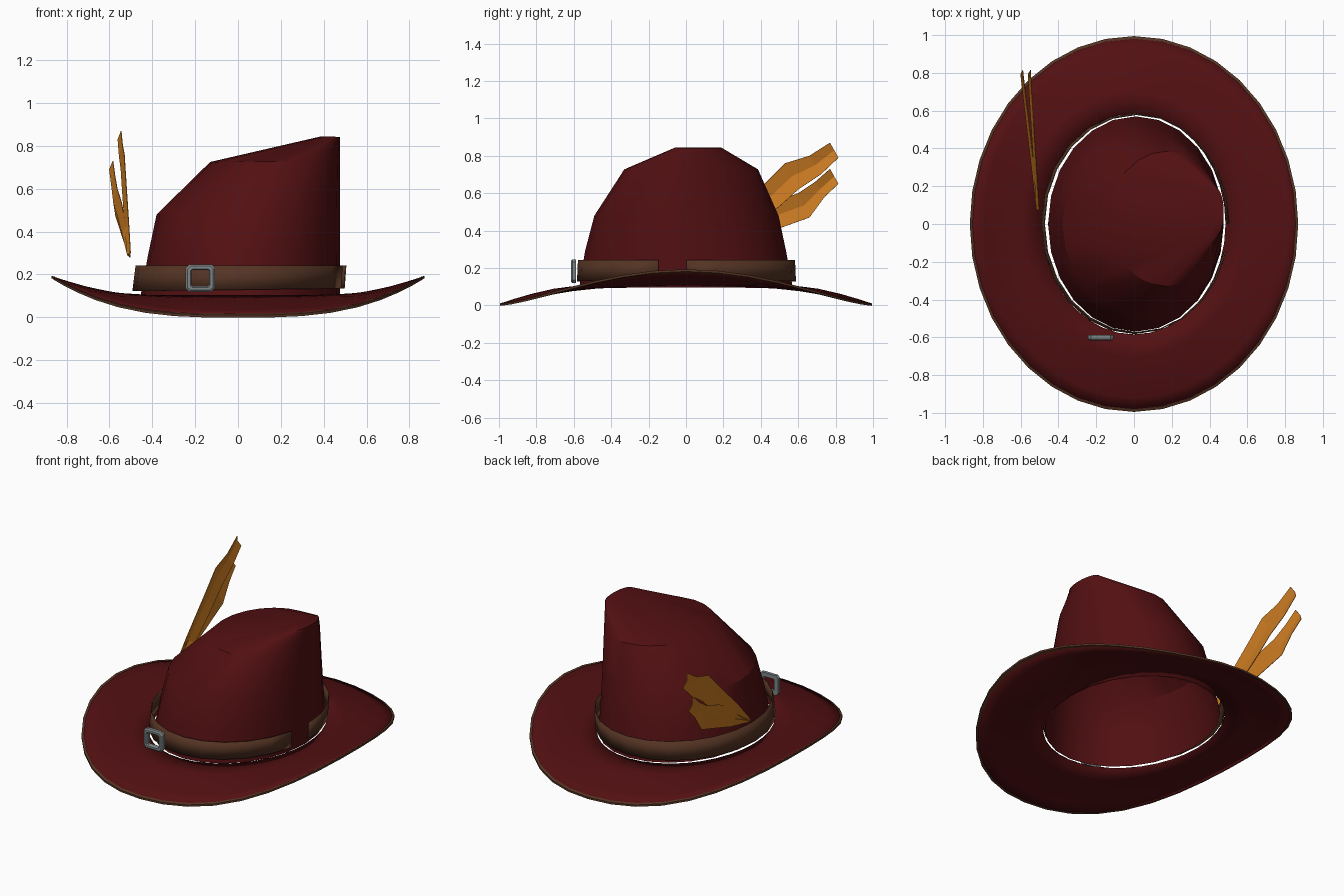
import bpy, bmesh, math

if "Cube" in bpy.data.objects:
    bpy.data.objects.remove(bpy.data.objects["Cube"])


def material(name, color):
    m = bpy.data.materials.new(name)
    m.diffuse_color = (*color, 1)
    m.use_nodes = True
    m.node_tree.nodes["Principled BSDF"].inputs["Base Color"].default_value = m.diffuse_color
    return m


RED = material("dark red felt", (0.085, 0.005, 0.006))
BROWN = material("brown leather", (0.09, 0.034, 0.017))
GREY = material("grey metal", (0.21, 0.235, 0.24))
ORANGE = material("orange feather", (0.60, 0.20, 0.016))


def make(name, verts, faces, mat, smooth=None, thickness=0):
    mesh = bpy.data.meshes.new(name)
    mesh.from_pydata(verts, [], faces)
    bm = bmesh.new()
    bm.from_mesh(mesh)
    bmesh.ops.recalc_face_normals(bm, faces=bm.faces)
    bm.to_mesh(mesh)
    bm.free()
    mesh.materials.append(mat)
    ob = bpy.data.objects.new(name, mesh)
    bpy.context.collection.objects.link(ob)
    if thickness:
        mod = ob.modifiers.new("thickness", 'SOLIDIFY')
        mod.thickness = thickness
        mod.offset = 0
    if smooth:
        bpy.ops.object.select_all(action='DESELECT')
        bpy.context.view_layer.objects.active = ob
        ob.select_set(True)
        bpy.ops.object.shade_smooth_by_angle(angle=math.radians(smooth))
    return ob


def loft(rings, closed=True):
    """Quads between successive rings of equal length."""
    n = len(rings[0])
    verts = [p for r in rings for p in r]
    faces = []
    for k in range(len(rings) - 1):
        for i in range(n if closed else n - 1):
            j = (i + 1) % n
            faces.append((k * n + i, k * n + j, (k + 1) * n + j, (k + 1) * n + i))
    return verts, faces


def ellipse(x0, x1, y0, y1, z0, z1, n):
    """Ellipse between x and y limits, its height going from z0 at x0 to z1 at x1."""
    ring = []
    for i in range(n):
        c, s = math.cos(math.tau * i / n), math.sin(math.tau * i / n)
        ring.append(((x0 + x1) / 2 + (x1 - x0) / 2 * c,
                     (y0 + y1) / 2 + (y1 - y0) / 2 * s,
                     (z0 + z1) / 2 + (z1 - z0) / 2 * c))
    return ring


# Brim: rises at the sides, dips at front and back
def brim_ring(t, n=36, lift=0):
    ring = []
    for i in range(n):
        c, s = math.cos(math.tau * i / n), math.sin(math.tau * i / n)
        edge = 0.006 + 0.18 * abs(c) ** 3
        ring.append(((0.485 + 0.38 * t) * c, (0.585 + 0.405 * t) * s,
                     0.1 + (edge - 0.1) * t ** 1.5 + lift))
    return ring


make("brim", *loft([brim_ring(t) for t in (0, 0.3, 0.6, 0.82, 1)]), RED, 40, 0.01)

# Leather trim around the brim edge
make("brim_trim", *loft([brim_ring(t, lift=dz) for t, dz in
                         ((0.975, 0.007), (1.012, 0.006), (1.012, -0.006), (0.975, -0.007))]),
     BROWN, 40)

# Crown: slanted and lopsided, upright on the right side
N = 24
crown = [ellipse(-0.455, 0.475, -0.57, 0.57, 0.1, 0.1, N),
         ellipse(-0.42, 0.475, -0.54, 0.535, 0.29, 0.29, N),
         ellipse(-0.38, 0.475, -0.49, 0.495, 0.48, 0.48, N),
         ellipse(-0.13, 0.475, -0.33, 0.385, 0.725, 0.73, N),
         ellipse(0.39, 0.475, -0.06, 0.19, 0.845, 0.842, N)]
verts, faces = loft(crown)
faces.append(tuple(range(4 * N, 5 * N)))
make("crown", verts, faces, RED, 32)

# Hat band, open for one segment on the right
band = [ellipse(-0.49, 0.495, -0.58, 0.585, 0.122, 0.135, N),
        ellipse(-0.475, 0.503, -0.575, 0.58, 0.242, 0.242, N)]
verts, faces = loft(band)
make("hat_band", verts, faces[:-1], BROWN, 30, 0.006)


# Buckle: square frame with cut corners
def octagon(hx, hz, cut, y):
    pts = [(hx, hz - cut), (hx - cut, hz), (cut - hx, hz), (-hx, hz - cut),
           (-hx, cut - hz), (cut - hx, -hz), (hx - cut, -hz), (hx, cut - hz)]
    return [(x - 0.176, y, z + 0.183) for x, z in pts]


frame = [octagon(0.068, 0.064, 0.016, -0.588), octagon(0.068, 0.064, 0.016, -0.608),
         octagon(0.06, 0.056, 0.014, -0.616), octagon(0.046, 0.043, 0.008, -0.616),
         octagon(0.04, 0.038, 0.006, -0.608), octagon(0.04, 0.038, 0.006, -0.588)]
make("buckle", *loft(frame + [frame[0]]), GREY)


# Feathers: two folded blades sharing a base on the left side
def feather(name, top, bottom, lean):
    def place(y, z, fold):
        return (-0.508 - lean * (y - 0.08) / 0.72 + fold, y, z)
    spine = [((a[0] + b[0]) / 2, (a[1] + b[1]) / 2) for a, b in zip(top, bottom)]
    rows = [[place(*p, 0.006) for p in top],
            [place(*p, -0.008) for p in spine],
            [place(*p, 0.006) for p in bottom]]
    make(name, *loft(rows, closed=False), ORANGE, thickness=0.003)


feather("upper_feather",
        [(0.07, 0.30), (0.2, 0.44), (0.42, 0.65), (0.53, 0.76), (0.66, 0.80), (0.77, 0.87)],
        [(0.09, 0.28), (0.3, 0.37), (0.5, 0.53), (0.6, 0.62), (0.72, 0.70), (0.815, 0.79)], 0.045)
feather("lower_feather",
        [(0.07, 0.30), (0.25, 0.43), (0.44, 0.54), (0.6, 0.60), (0.69, 0.66), (0.77, 0.73)],
        [(0.09, 0.28), (0.3, 0.34), (0.52, 0.42), (0.66, 0.47), (0.74, 0.58), (0.815, 0.65)], 0.085)
